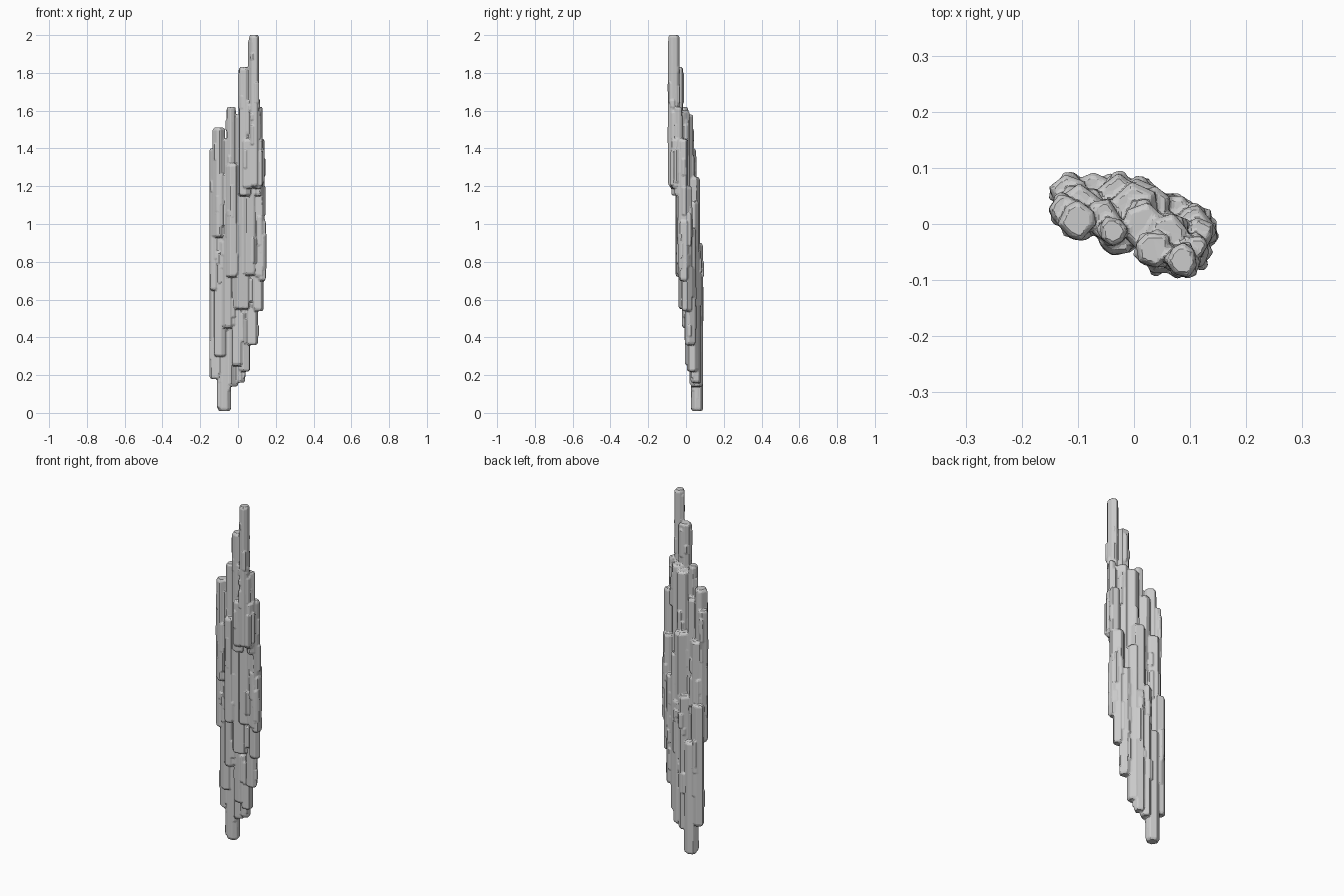
import bpy, bmesh, math, random

if "Cube" in bpy.data.objects:
    bpy.data.objects.remove(bpy.data.objects["Cube"])

random.seed(7)
bm = bmesh.new()

# Main splinters: x, y, radius, bottom, top
COLUMNS = [
    (0.086, -0.065, .030, 1.20, 2.00), (0.035, -0.045, .033, 1.15, 1.83),
    (0.050, -0.058, .034, 1.19, 1.45), (0.105, -0.052, .030, 1.19, 1.45),
    (0.112, -0.040, .022, 1.15, 1.62), (-0.038, -0.012, .026, .75, 1.62),
    (-0.030, -0.024, .032, .72, 1.32), (-0.100, 0.006, .034, .93, 1.51),
    (-0.125, 0.027, .026, .65, 1.40), (0.115, -0.015, .028, .72, 1.45),
    (0.126, -0.012, .026, .70, 1.02), (0.106, 0.003, .031, .54, 1.20),
    (0.060, -0.018, .038, .73, 1.60), (0.018, -0.003, .042, .55, 1.58),
    (0.075, 0.020, .032, .36, .98), (0.035, 0.034, .034, .22, 1.12),
    (0.000, 0.030, .042, .25, 1.25), (-0.055, 0.010, .036, .45, 1.45),
    (-0.030, 0.055, .034, .14, .90), (-0.073, 0.058, .035, .01, .65),
    (-0.118, 0.058, .032, .18, .87), (-0.095, 0.035, .036, .30, 1.22),
    (0.010, 0.052, .030, .16, .86),
]


def splinter(x, y, r, z0, z1, sides, chamfer):
    """Irregular prism with chipped, slightly slanted ends."""
    start = random.random() * math.tau
    outline = []
    for i in range(sides):
        a = start + math.tau * (i + random.uniform(-.22, .22)) / sides
        q = r * random.uniform(.92, 1.1)
        outline.append((q * math.cos(a), q * math.sin(a)))
    sx, sy = random.uniform(-.3, .3), random.uniform(-.3, .3)
    rings = []
    for z, k, slant in ((z0, .78, 0), (z0 + chamfer, 1, .4),
                        (z1 - chamfer, 1, .4), (z1, .78, 0)):
        rings.append([bm.verts.new((x + px * k, y + py * k,
                                    z + slant * (sx * px + sy * py)))
                      for px, py in outline])
    for lo, hi in zip(rings, rings[1:]):
        for i in range(sides):
            j = (i + 1) % sides
            bm.faces.new((lo[i], lo[j], hi[j], hi[i]))
    bm.faces.new(rings[0][::-1])
    bm.faces.new(rings[-1])


for x, y, r, z0, z1 in COLUMNS:
    splinter(x, y, r, z0, z1, random.choice((6, 7)), .012)
    # Small slivers clinging to the sides of each splinter
    for _ in range(int((z1 - z0) * 17)):
        a = random.random() * math.tau
        length = random.uniform(.03, .2)
        lo = random.uniform(z0 + .01, max(z0 + .02, z1 - length - .02))
        cr = random.uniform(.009, .016)
        d = r - cr * random.uniform(.45, .85)
        splinter(x + d * math.cos(a), y + d * math.sin(a), cr,
                 lo, min(lo + length, z1 - .01), random.choice((5, 6)), .006)

mesh = bpy.data.meshes.new("rock_shard")
bm.to_mesh(mesh)
bm.free()
shard = bpy.data.objects.new("rock_shard", mesh)
bpy.context.collection.objects.link(shard)
bpy.context.view_layer.objects.active = shard
shard.select_set(True)

# Fuse the splinters into one skin, then cut it to coarse flat facets
fuse = shard.modifiers.new("fuse", 'REMESH')
fuse.mode = 'VOXEL'
fuse.voxel_size = .005
facet = shard.modifiers.new("facet", 'DECIMATE')
facet.ratio = .12
for name in ("fuse", "facet"):
    bpy.ops.object.modifier_apply(modifier=name)
bpy.ops.object.shade_flat()
